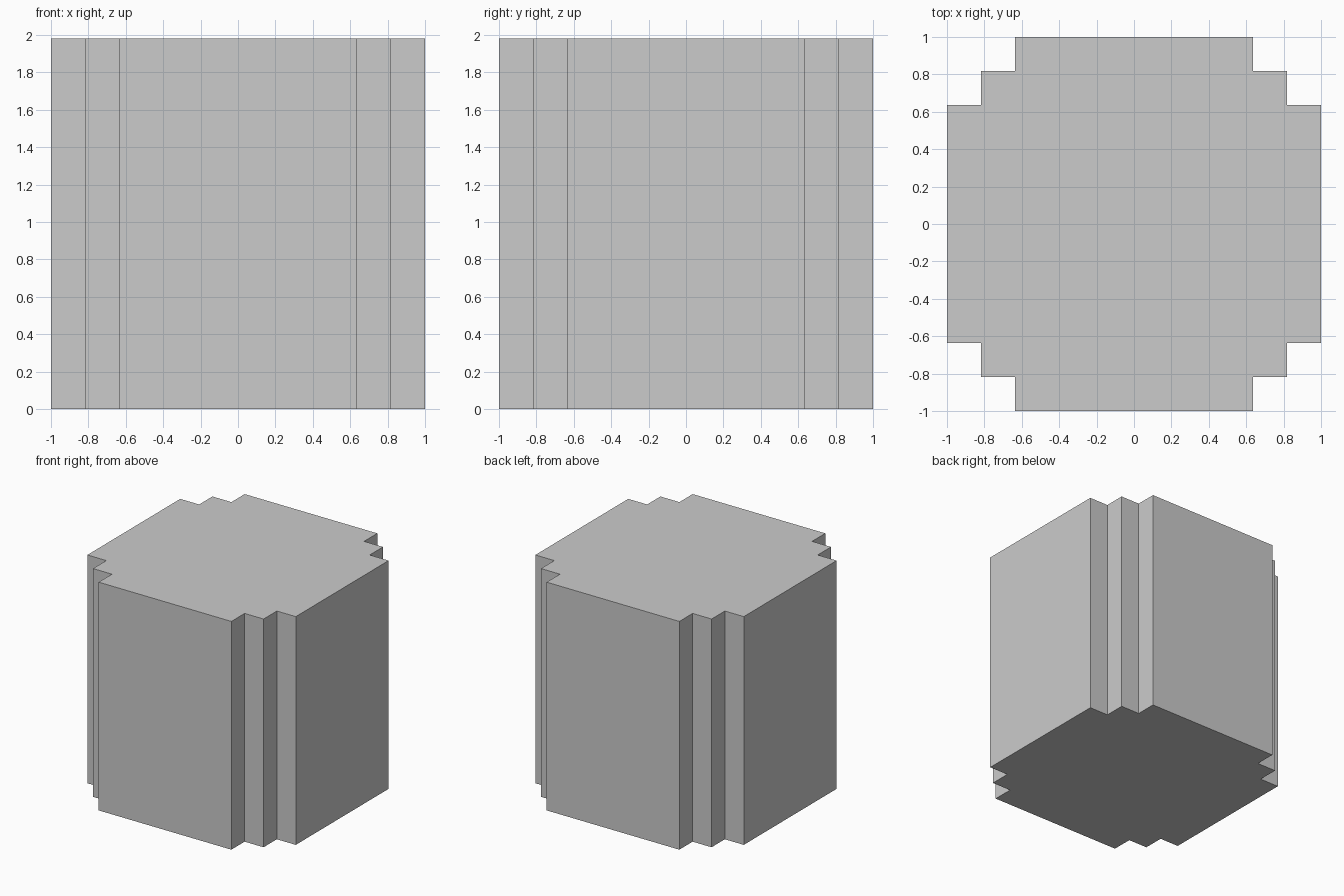
import bpy
import bmesh

if "Cube" in bpy.data.objects:
    bpy.data.objects.remove(bpy.data.objects["Cube"])

HEIGHT = 1.98
A, B, C = 7 / 11, 9 / 11, 1.0   # stepped corner distances from the centre

# Stepped corner of the outline, turned by 90 degrees for each quadrant
corner = [(C, A), (B, A), (B, B), (A, B), (A, C)]
outline = []
for _ in range(4):
    outline += corner
    corner = [(-y, x) for x, y in corner]

# Extrude the outline into a solid block
bm = bmesh.new()
base = bm.faces.new([bm.verts.new((x, y, 0)) for x, y in outline])
top = bmesh.ops.extrude_face_region(bm, geom=[base], use_keep_orig=True)
top_verts = [g for g in top["geom"] if isinstance(g, bmesh.types.BMVert)]
bmesh.ops.translate(bm, verts=top_verts, vec=(0, 0, HEIGHT))
bmesh.ops.recalc_face_normals(bm, faces=bm.faces)

mesh = bpy.data.meshes.new("stepped_column")
bm.to_mesh(mesh)
bm.free()
column = bpy.data.objects.new("stepped_column", mesh)
bpy.context.collection.objects.link(column)
